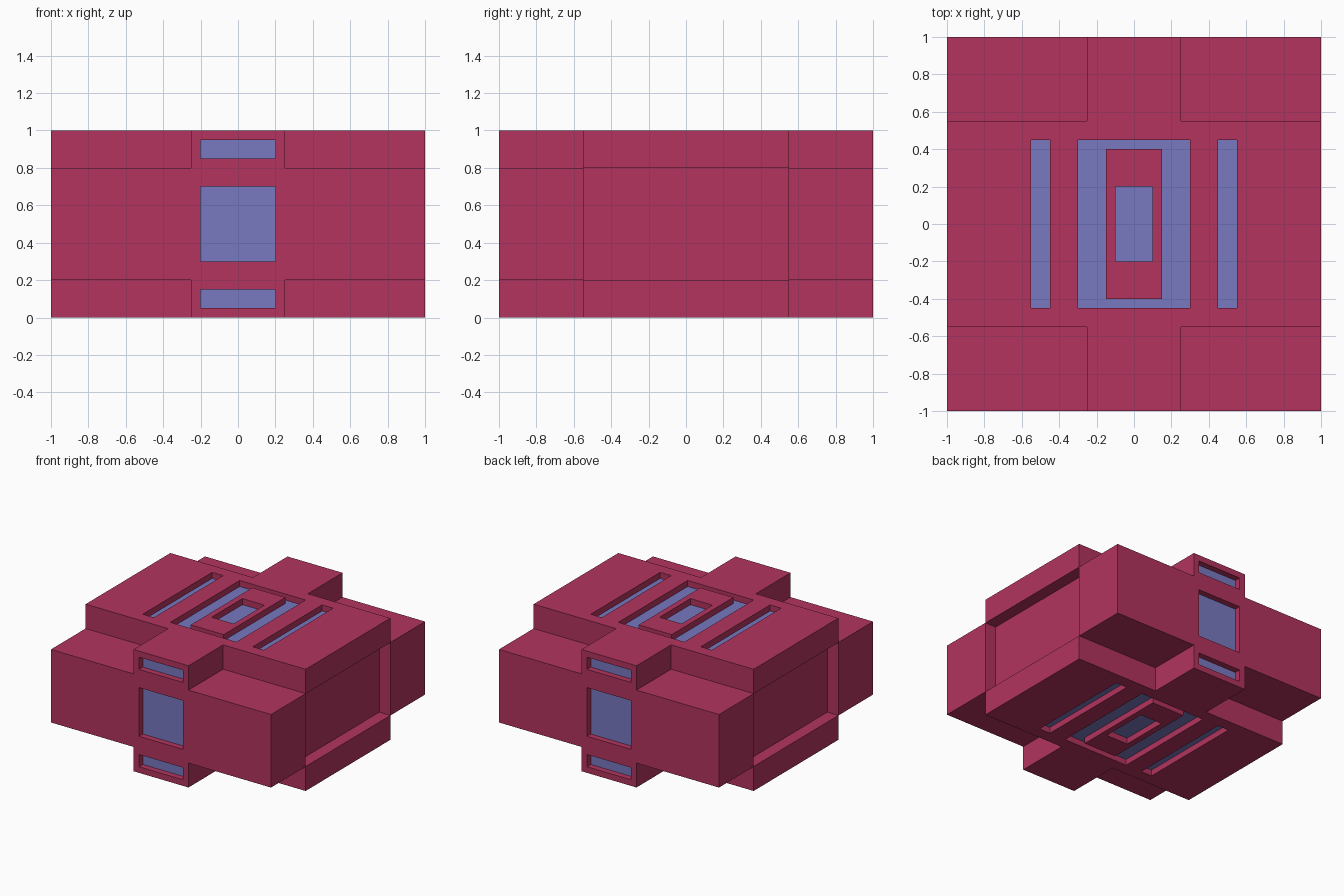
import bpy
import bmesh
from mathutils import Matrix, Vector

if "Cube" in bpy.data.objects:
    bpy.data.objects.remove(bpy.data.objects["Cube"], do_unlink=True)


def material(name, rgb):
    m = bpy.data.materials.new(name)
    m.use_nodes = True
    m.diffuse_color = (*rgb, 1)
    m.node_tree.nodes["Principled BSDF"].inputs["Base Color"].default_value = (*rgb, 1)
    return m


crimson = material("crimson", (0.445, 0.034, 0.112))
periwinkle = material("periwinkle", (0.188, 0.188, 0.527))


def add_box(bm, lo, hi):
    lo, hi = Vector(lo), Vector(hi)
    mat = Matrix.Translation((lo + hi) / 2) @ Matrix.Diagonal((*(hi - lo), 1))
    bmesh.ops.create_cube(bm, size=1, matrix=mat)


def make_object(name, bm, mats=()):
    bmesh.ops.recalc_face_normals(bm, faces=bm.faces)
    mesh = bpy.data.meshes.new(name)
    bm.to_mesh(mesh)
    bm.free()
    for m in mats:
        mesh.materials.append(m)
    ob = bpy.data.objects.new(name, mesh)
    bpy.context.collection.objects.link(ob)
    return ob


def cut(target, boxes):
    """Subtract a set of separate boxes from the target."""
    bm = bmesh.new()
    for lo, hi in boxes:
        add_box(bm, lo, hi)
    cutter = make_object("cutter", bm)
    cutter.hide_render = True
    mod = target.modifiers.new("cut", 'BOOLEAN')
    mod.operation, mod.solver, mod.object = 'DIFFERENCE', 'EXACT', cutter
    bpy.context.view_layer.objects.active = target
    bpy.ops.object.modifier_apply(modifier=mod.name)
    bpy.data.objects.remove(cutter, do_unlink=True)


def span(a, b):
    return min(a, b), max(a, b)


def box_between(*spans):
    return [s[0] for s in spans], [s[1] for s in spans]


# Main block
bm = bmesh.new()
add_box(bm, (-1, -1, 0), (1, 1, 1))
body = make_object("body", bm, (crimson, periwinkle))

# Notches at the eight corners
cut(body, [box_between(span(sx * .25, sx * 1.1), span(sy * .55, sy * 1.1), z)
           for sx in (-1, 1) for sy in (-1, 1) for z in ((-.1, .2), (.8, 1.1))])

# Shallow panels on the two sides, a hair inside the notch edges
cut(body, [box_between(span(s * .9, s * 1.1), (-.549, .549), (.201, .799))
           for s in (-1, 1)])

# Grooves above and below, windows front and back
D = .05
grooves = [box_between(x, (-.45, .45), z)
           for x in ((-.55, -.45), (-.3, .3), (.45, .55))
           for z in ((-.1, D), (1 - D, 1.1))]
windows = [box_between((-.2, .2), span(s * (1 - D), s * 1.1), z)
           for s in (-1, 1) for z in ((.05, .15), (.3, .7), (.85, .95))]
cut(body, grooves + windows)

# Colour the recess floors: outward faces lying one recess depth inside
for p in body.data.polygons:
    c, n = p.center - Vector((0, 0, .5)), p.normal
    floor_z = abs(n.z) > .9 and c.z * n.z > 0 and abs(abs(c.z) - (.5 - D)) < 1e-3
    floor_y = abs(n.y) > .9 and c.y * n.y > 0 and abs(abs(c.y) - (1 - D)) < 1e-3
    p.material_index = 1 if floor_z or floor_y else 0


# Raised rectangular frames standing in the middle grooves
def frame(name, z_floor, z_face):
    bm = bmesh.new()
    rings = []
    for hx, hy, z in ((.15, .4, z_floor), (.15, .4, z_face),
                      (.1, .2, z_face), (.1, .2, z_floor)):
        rings.append([bm.verts.new((x * hx, y * hy, z))
                      for x, y in ((-1, -1), (1, -1), (1, 1), (-1, 1))])
    # The last pair closes the frame against the groove floor
    for a, b in zip(rings, rings[1:] + rings[:1]):
        for i in range(4):
            j = (i + 1) % 4
            bm.faces.new((a[i], a[j], b[j], b[i]))
    make_object(name, bm, (crimson,))


frame("top_frame", 1 - D, 1)
frame("bottom_frame", D, 0)
